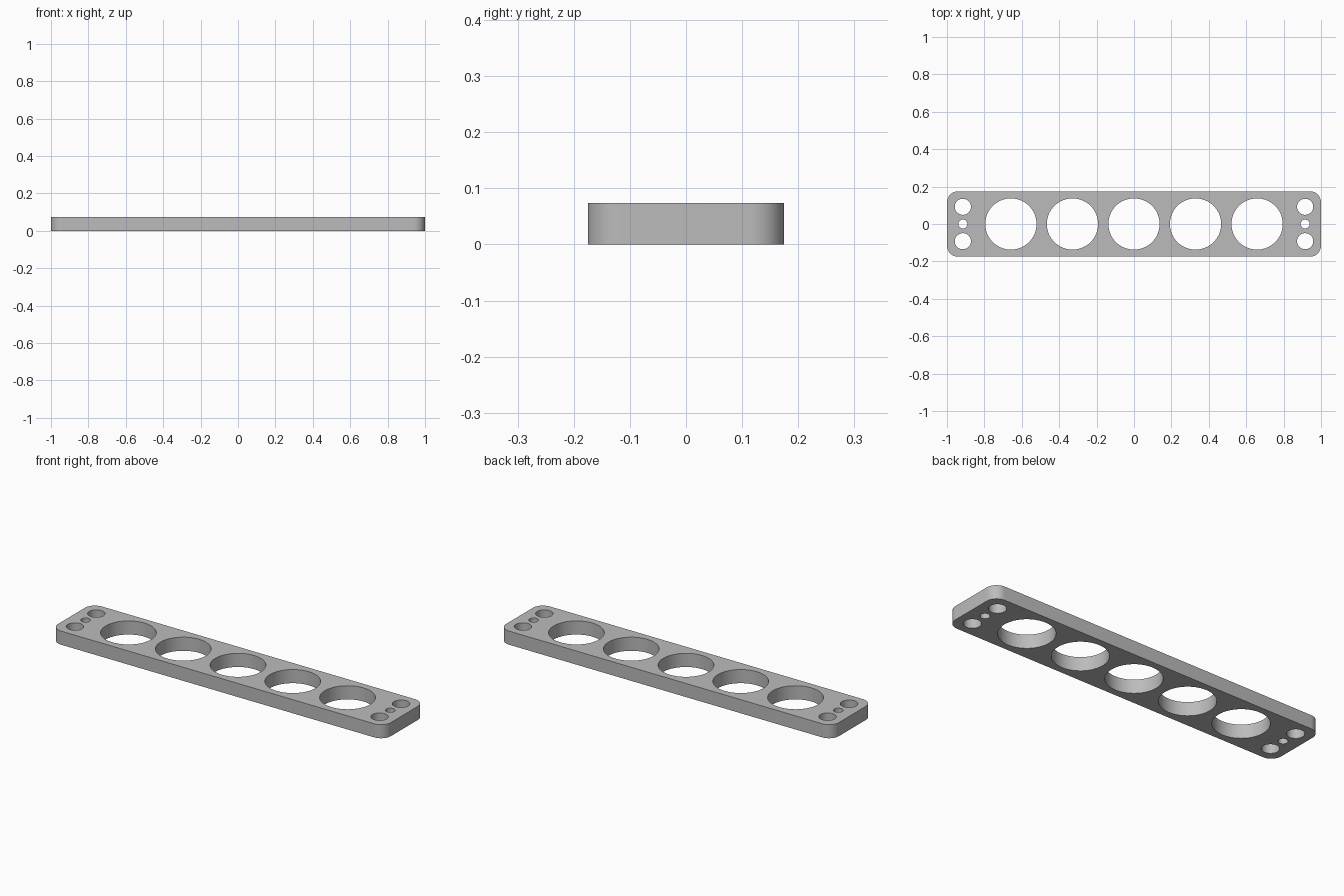
import bpy
import bmesh
import math
from mathutils import Matrix

cube = bpy.data.objects.get("Cube")
if cube:
    bpy.data.objects.remove(cube, do_unlink=True)

LENGTH, WIDTH, HEIGHT = 2.0, 0.35, 0.074
CORNER = 0.06

grey = bpy.data.materials.new("plain_grey")
grey.use_nodes = True
colour = (0.5, 0.5, 0.5, 1)
grey.diffuse_color = colour
grey.node_tree.nodes["Principled BSDF"].inputs["Base Color"].default_value = colour


def add_object(name, bm):
    mesh = bpy.data.meshes.new(name)
    bm.to_mesh(mesh)
    bm.free()
    mesh.materials.append(grey)
    obj = bpy.data.objects.new(name, mesh)
    bpy.context.collection.objects.link(obj)
    return obj


# Plate with rounded vertical corners
bm = bmesh.new()
bmesh.ops.create_cube(bm, size=1, matrix=Matrix.Translation((0, 0, HEIGHT / 2))
                      @ Matrix.Diagonal((LENGTH, WIDTH, HEIGHT, 1)))
uprights = [e for e in bm.edges if abs(e.verts[0].co.z - e.verts[1].co.z) > HEIGHT / 2]
bmesh.ops.bevel(bm, geom=uprights, offset=CORNER, segments=12, profile=0.5, affect='EDGES')
plate = add_object("plate", bm)

# Round holes: a row of five large ones, then three at each end
holes = [(i * 0.329, 0, 0.137) for i in range(-2, 3)]
for side in (-1, 1):
    holes += [(side * 0.915, 0, 0.024)]
    holes += [(side * 0.915, y, 0.043) for y in (-0.092, 0.092)]

bm = bmesh.new()
for x, y, radius in holes:
    bmesh.ops.create_cone(bm, cap_ends=True, segments=64, radius1=radius, radius2=radius,
                          depth=HEIGHT * 3, matrix=Matrix.Translation((x, y, HEIGHT / 2)))
cutter = add_object("hole_cutter", bm)
cutter.hide_render = True

# Cut the holes and tidy up
cut = plate.modifiers.new("holes", 'BOOLEAN')
cut.operation = 'DIFFERENCE'
cut.solver = 'EXACT'
cut.object = cutter
bpy.ops.object.select_all(action='DESELECT')
plate.select_set(True)
bpy.context.view_layer.objects.active = plate
bpy.ops.object.modifier_apply(modifier=cut.name)
bpy.data.objects.remove(cutter, do_unlink=True)
bpy.ops.object.shade_smooth_by_angle(angle=math.radians(30))
